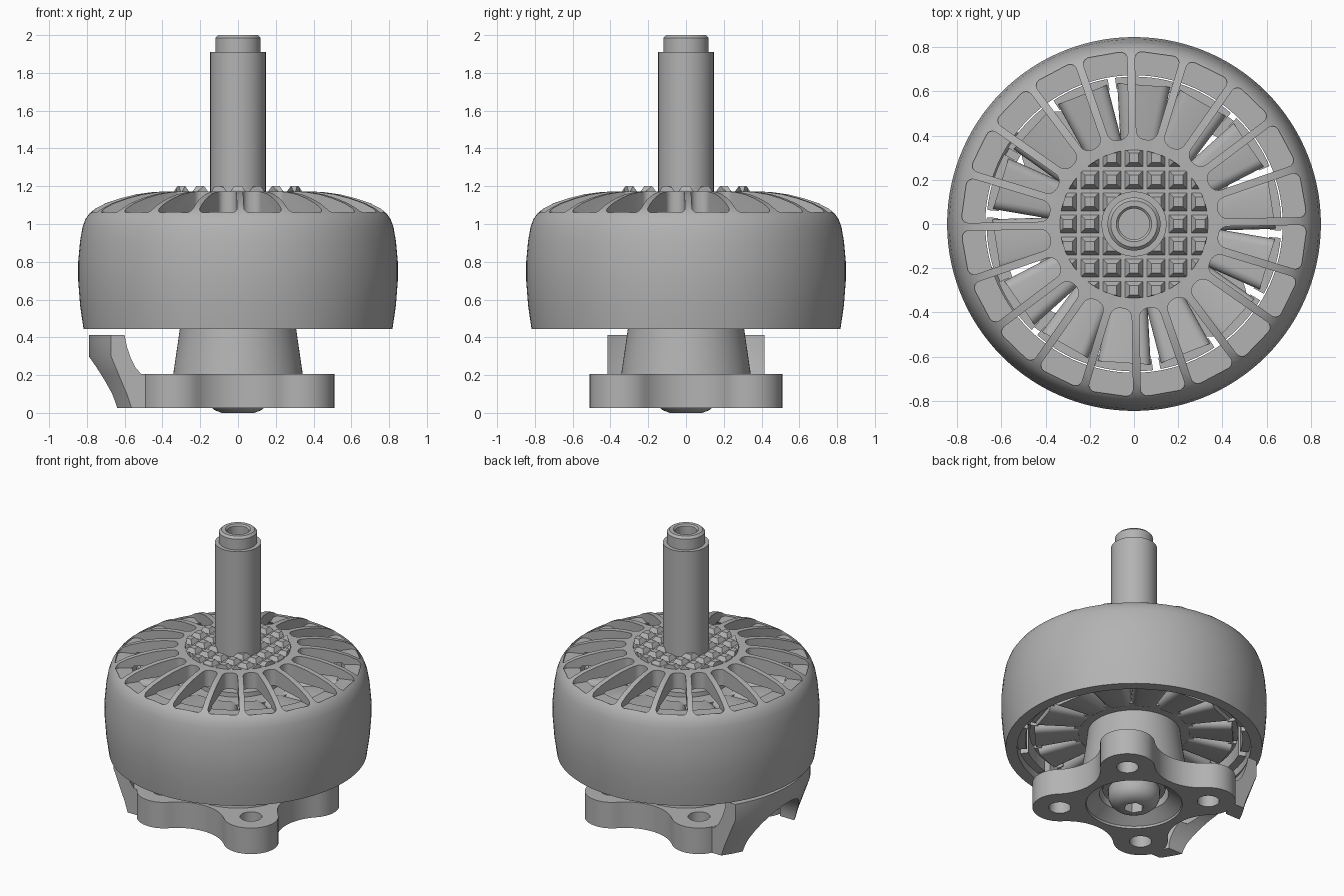
import bpy, bmesh
from math import sin, cos, tan, pi, radians, hypot, atan2
from mathutils import Matrix, Vector

if "Cube" in bpy.data.objects:
    bpy.data.objects.remove(bpy.data.objects["Cube"], do_unlink=True)

metal = bpy.data.materials.new("grey_metal")
GREY = (0.45, 0.45, 0.45, 1)
metal.diffuse_color = GREY
metal.use_nodes = True
metal.node_tree.nodes["Principled BSDF"].inputs["Base Color"].default_value = GREY


def finish(bm, name):
    """Turn a bmesh into a linked object."""
    bmesh.ops.recalc_face_normals(bm, faces=bm.faces)
    me = bpy.data.meshes.new(name)
    bm.to_mesh(me)
    bm.free()
    me.materials.append(metal)
    ob = bpy.data.objects.new(name, me)
    bpy.context.collection.objects.link(ob)
    return ob


def lathe(bm, profile, steps=96, start=0.0, sweep=2 * pi):
    """Turn a closed (radius, z) profile about z; a part sweep gets end caps."""
    full = sweep > 6.28
    rings = []
    for i in range(steps if full else steps + 1):
        a = start + sweep * i / steps
        rings.append([bm.verts.new((r * cos(a), r * sin(a), z)) for r, z in profile])
    n = len(profile)
    for i in range(steps):
        p, q = rings[i], rings[(i + 1) % len(rings)]
        for j in range(n):
            k = (j + 1) % n
            if profile[j][0] + profile[k][0] > 0:
                bm.faces.new((p[j], p[k], q[k], q[j]))
    if not full:
        bm.faces.new(rings[0])
        bm.faces.new(rings[-1])
    elif any(r == 0 for r, z in profile):
        bmesh.ops.remove_doubles(bm, verts=bm.verts, dist=1e-5)


def turned(name, profile, **kw):
    bm = bmesh.new()
    lathe(bm, profile, **kw)
    return finish(bm, name)


def prism(bm, outline, z0, z1, matrix=Matrix(), corner=0.0):
    """Extrude an outline, with optional rounded corners."""
    flat = bmesh.new()
    flat.faces.new([flat.verts.new((x, y, 0)) for x, y in outline])
    if corner:
        bmesh.ops.bevel(flat, geom=flat.verts[:], offset=corner, segments=5,
                        profile=0.5, affect='VERTICES')
    face = max(flat.faces, key=lambda f: f.calc_area())
    pts = [v.co.copy() for v in face.verts]
    flat.free()
    low, high = ([bm.verts.new(matrix @ Vector((p.x, p.y, z))) for p in pts] for z in (z0, z1))
    bm.faces.new(low)
    bm.faces.new(high)
    for i in range(len(pts)):
        j = (i + 1) % len(pts)
        bm.faces.new((low[i], low[j], high[j], high[i]))


def arc(x, y, r, a0, a1, n):
    """Points on an arc, both ends included."""
    return [(x + r * cos(a0 + (a1 - a0) * i / n), y + r * sin(a0 + (a1 - a0) * i / n))
            for i in range(n + 1)]


def circle(x, y, rx, ry=None, n=32):
    ry = ry or rx
    return [(x + rx * cos(2 * pi * i / n), y + ry * sin(2 * pi * i / n)) for i in range(n)]


def rect(x0, x1, y0, y1):
    return [(x0, y0), (x1, y0), (x1, y1), (x0, y1)]


def boolean(ob, bm, operation='DIFFERENCE'):
    """Apply a boolean with a temporary cutter."""
    cutter = finish(bm, "cutter")
    cutter.hide_render = True
    mod = ob.modifiers.new("cut", 'BOOLEAN')
    mod.operation, mod.object, mod.solver = operation, cutter, 'EXACT'
    bpy.context.view_layer.objects.active = ob
    bpy.ops.object.modifier_apply(modifier=mod.name)
    bpy.data.objects.remove(cutter, do_unlink=True)


# Bell: rounded shell with a hub boss underneath
bell = turned("bell", [
    (0, 1.0), (0.24, 1.0), (0.26, 1.06), (0.66, 1.06), (0.693, 1.03), (0.693, 0.99),
    (0.745, 0.99), (0.745, 0.445), (0.818, 0.445), (0.836, 0.57), (0.846, 0.7),
    (0.846, 0.8), (0.836, 0.91), (0.823, 0.985), (0.808, 1.025), (0.787, 1.055),
    (0.755, 1.082), (0.7, 1.11), (0.62, 1.137), (0.54, 1.157), (0.46, 1.168),
    (0.4, 1.172), (0, 1.172)], steps=120)

# Twenty rounded openings that leave thin spokes
SLOTS = 20
bm = bmesh.new()
edge = lambda r: r * tan(pi / SLOTS) - 0.018
for i in range(SLOTS):
    turn = Matrix.Rotation(radians(10) + 2 * pi * i / SLOTS, 4, 'Z')
    a, b = 0.385, 0.777
    prism(bm, [(a, -edge(a)), (b, -edge(b)), (b, edge(b)), (a, edge(a))],
          1.048, 1.3, turn, corner=0.036)
boolean(bell, bm)

# Knurled grip: blunt pyramids trimmed to a disc
PITCH = 0.1
bm = bmesh.new()
for i in range(-4, 5):
    for j in range(-4, 5):
        x, y = i * PITCH, j * PITCH
        if 0.05 < hypot(x, y) < 0.4:
            bmesh.ops.create_cone(bm, cap_ends=True, segments=4, radius1=0.069, radius2=0.03,
                                  depth=0.04, matrix=Matrix.Translation((x, y, 1.18))
                                  @ Matrix.Rotation(pi / 4, 4, 'Z'))
grip = finish(bm, "grip_knurling")
bm = bmesh.new()
prism(bm, circle(0, 0, 0.335, n=64), 1.1, 1.3)
boolean(grip, bm, 'INTERSECT')

# Shaft with stepped, hollow tip
turned("shaft", [(0, 0.12), (0.147, 0.12), (0.147, 1.91), (0.12, 1.91), (0.12, 1.985),
                 (0.105, 2.0), (0.08, 2.0), (0.07, 1.99), (0.07, 1.8), (0, 1.8)], steps=64)

# Magnets lining the bell
MAGNETS = 14
bm = bmesh.new()
for i in range(MAGNETS):
    lathe(bm, rect(0.693, 0.746, 0.5, 0.985), 8, 2 * pi * (i + 0.08) / MAGNETS,
          2 * pi * 0.84 / MAGNETS)
finish(bm, "magnets")

# Stator: core, wound teeth and curved tooth tips
TEETH = 14
turned("stator_core", rect(0.2, 0.385, 0.55, 0.95))
coils, tips = bmesh.new(), bmesh.new()
for i in range(TEETH):
    angle = radians(86) + 2 * pi * i / TEETH
    one = bmesh.new()
    bmesh.ops.create_cube(one, size=2)
    for v in one.verts:
        outer = v.co.x > 0
        v.co = Vector((0.63 if outer else 0.35, v.co.y * (0.12 if outer else 0.085),
                       0.75 + v.co.z * (0.235 if outer else 0.205)))
    long_edges = [e for e in one.edges if abs(e.verts[0].co.x - e.verts[1].co.x) > 0.2]
    bmesh.ops.bevel(one, geom=long_edges, offset=0.04, segments=4, profile=0.5, affect='EDGES')
    one.transform(Matrix.Rotation(angle, 4, 'Z'))
    temp = bpy.data.meshes.new("temp")
    one.to_mesh(temp)
    one.free()
    coils.from_mesh(temp)
    bpy.data.meshes.remove(temp)
    lathe(tips, rect(0.615, 0.667, 0.55, 0.95), 8, angle - radians(11.4), radians(22.8))
finish(coils, "coils")
finish(tips, "tooth_tips")

# Base plate: four broad lobes joined by tangent hollows
LOBE, R, WAIST = 0.336, 0.174, 0.37
inset = WAIST - LOBE
hollow = (LOBE ** 2 + inset ** 2 - R ** 2) / (2 * (R - inset))
far = hollow + WAIST
half = atan2(LOBE, far - LOBE)
outline = []
for k in range(4):
    a = pi / 4 + k * pi / 2
    b = a + pi / 4
    reach = LOBE * 2 ** 0.5
    outline += arc(reach * cos(a), reach * sin(a), R, a - pi / 4 - half, a + pi / 4 + half, 24)
    outline += arc(far * cos(b), far * sin(b), hollow, b + pi + half, b + pi - half, 20)[1:-1]
bm = bmesh.new()
prism(bm, outline, 0.025, 0.207)
base = finish(bm, "base_plate")
bm = bmesh.new()
for x in (-LOBE, LOBE):
    for y in (-LOBE, LOBE):
        prism(bm, circle(x, y, 0.07), -0.1, 0.3)
lathe(bm, [(0, -0.02), (0.315, -0.02), (0.305, 0.04), (0.22, 0.1), (0.22, 0.3), (0, 0.3)], 64)
boolean(base, bm)

# Tapered tower carrying the stator
turned("tower", [(0.22, 0.19), (0.345, 0.19), (0.307, 0.45), (0.29, 0.6), (0.27, 0.98),
                 (0.13, 0.98), (0.13, 0.2)])

# Domed retaining screw with a hexagonal socket
screw = turned("retaining_screw", [(0, 0), (0.085, 0), (0.125, 0.015), (0.15, 0.04),
                                   (0.165, 0.075), (0.165, 0.13), (0.2, 0.13),
                                   (0.2, 0.2), (0, 0.2)], steps=48)
bm = bmesh.new()
prism(bm, circle(0, 0, 0.065, n=6), -0.05, 0.07)
boolean(screw, bm)

# Wire guard: flared wall on the right side with an arch beneath
guard = turned("wire_guard", [(0.6, 0.025), (0.7, 0.025), (0.72, 0.1), (0.755, 0.2),
                              (0.79, 0.3), (0.79, 0.412), (0.73, 0.412), (0.72, 0.35),
                              (0.703, 0.29), (0.683, 0.24), (0.66, 0.206), (0.6, 0.206)],
               steps=32, start=pi - radians(46), sweep=radians(92))
bm = bmesh.new()
prism(bm, rect(-1, -0.3, -0.415, 0.415), -0.2, 0.6)
boolean(guard, bm, 'INTERSECT')
bm = bmesh.new()
prism(bm, circle(0.02, 0, 0.28, 0.285, n=48), 0.3, 1.0, Matrix.Rotation(-pi / 2, 4, 'Y'))
boolean(guard, bm)

# Smooth the round surfaces, keep edges crisp
for ob in bpy.context.scene.objects:
    ob.select_set(ob.type == 'MESH')
bpy.context.view_layer.objects.active = bell
bpy.ops.object.shade_smooth_by_angle(angle=radians(30))
